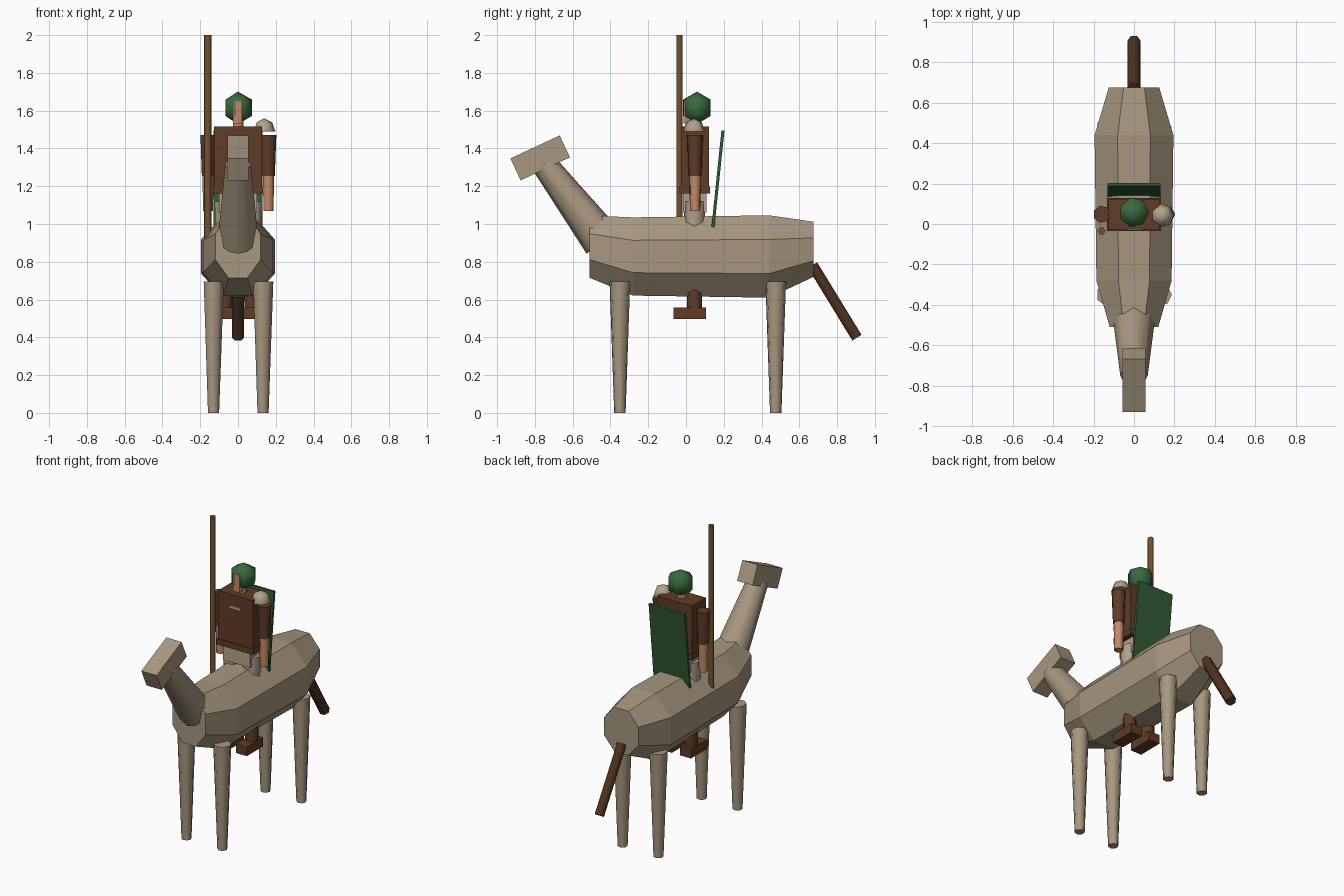
import bpy, bmesh, math
from mathutils import Matrix, Vector

cube = bpy.data.objects.get("Cube")
if cube:
    bpy.data.objects.remove(cube, do_unlink=True)


def material(name, r, g, b):
    m = bpy.data.materials.new(name)
    m.use_nodes = True
    m.diffuse_color = (r, g, b, 1)
    m.node_tree.nodes["Principled BSDF"].inputs["Base Color"].default_value = (r, g, b, 1)
    return m


HIDE = material("sandy hide", .39, .31, .215)
LEATHER = material("brown leather", .115, .045, .02)
TAIL = material("dark brown hair", .08, .032, .014)
WOOD = material("pole wood", .18, .085, .03)
HELMET = material("helmet green", .04, .14, .05)
SHIELD = material("shield green", .03, .105, .035)
SKIN = material("skin", .55, .25, .135)
CLOTH = material("pale cloth", .45, .36, .26)


def finish(name, bm, mat, smooth=False):
    bmesh.ops.recalc_face_normals(bm, faces=bm.faces)
    me = bpy.data.meshes.new(name)
    bm.to_mesh(me)
    bm.free()
    me.materials.append(mat)
    if smooth:
        me.polygons.foreach_set("use_smooth", [True] * len(me.polygons))
        me.set_sharp_from_angle(angle=math.radians(65))
    ob = bpy.data.objects.new(name, me)
    bpy.context.collection.objects.link(ob)
    return ob


def box(name, mat, centre, size, tilt=0):
    bm = bmesh.new()
    mtx = (Matrix.Translation(centre) @ Matrix.Rotation(math.radians(tilt), 4, 'X')
           @ Matrix.Diagonal((*size, 1)))
    bmesh.ops.create_cube(bm, size=1, matrix=mtx)
    return finish(name, bm, mat)


def limb(name, mat, a, b, ra, rb, sides=7):
    """Tapered prism from a to b; its first corner points to +x."""
    a, b = Vector(a), Vector(b)
    z = (b - a).normalized()
    x = Vector((1, 0, 0))
    turn = Matrix((x, z.cross(x), z)).transposed().to_4x4()
    bm = bmesh.new()
    bmesh.ops.create_cone(bm, cap_ends=True, segments=sides, radius1=ra, radius2=rb,
                          depth=(b - a).length,
                          matrix=Matrix.Translation((a + b) / 2) @ turn
                          @ Matrix.Rotation(-math.pi / 2, 4, 'Z'))
    return finish(name, bm, mat, True)


def ball(name, mat, centre, radius, sides, rings):
    bm = bmesh.new()
    bmesh.ops.create_uvsphere(bm, u_segments=sides, v_segments=rings, radius=radius,
                              matrix=Matrix.Translation(centre)
                              @ Matrix.Rotation(-math.pi / 2, 4, 'Z'))
    return finish(name, bm, mat, True)


# Barrel body: eight-sided rings (y, z centre, half width, half height)
bm = bmesh.new()
rings = []
for y, zc, w, h in [(-.51, .88, .12, .165), (-.28, .828, .186, .207),
                    (.44, .828, .195, .218), (.675, .866, .125, .146)]:
    k = 1 / math.cos(math.pi / 8)
    rings.append([bm.verts.new((w * k * math.cos(t), y, zc + h * k * math.sin(t)))
                  for t in [(i + .5) * math.pi / 4 for i in range(8)]])
for r, s in zip(rings, rings[1:]):
    for i in range(8):
        j = (i + 1) % 8
        bm.faces.new((r[i], r[j], s[j], s[i]))
bm.faces.new(rings[0])
bm.faces.new(rings[-1])
finish("animal_body", bm, HIDE)

# Animal neck, head, tail
limb("animal_neck", HIDE, (0, -.44, .908), (0, -.75, 1.315), .108, .068, 8)
box("animal_head", HIDE, (0, -.772, 1.35), (.112, .288, .128), 25)
limb("animal_tail", TAIL, (0, .67, .782), (0, .905, .398), .033, .033, 6)

# Paired parts
for s, side in ((1, "left"), (-1, "right")):
    for y, end in ((-.35, "front"), (.475, "rear")):
        limb(f"{end}_{side}_leg", HIDE, (s * .131, y, 0), (s * .131, y, .695), .031, .056)
    x = s * .16
    limb(f"{side}_upper_arm", LEATHER, (x, .048, 1.255), (x, .048, 1.47), .035, .043)
    limb(f"{side}_forearm", SKIN, (x, .048, 1.07), (x, .048, 1.26), .028, .031)
    x = s * .07
    limb(f"{side}_thigh", CLOTH, (x, .045, .76), (x, .045, 1.12), .048, .06)
    limb(f"{side}_shin", LEATHER, (x, .045, .54), (x, .045, .8), .04, .045)
    box(f"{side}_boot", LEATHER, (x, .02, .528), (.08, .17, .06))

# Rider torso
box("hips", CLOTH, (0, .047, 1.115), (.2, .125, .11))
box("torso", LEATHER, (0, .047, 1.34), (.254, .148, .35))
box("belt", LEATHER, (0, .047, 1.18), (.266, .162, .038))
box("chest_strip", CLOTH, (0, -.029, 1.435), (.08, .008, .016))

# Rider head
limb("rider_neck", SKIN, (0, .045, 1.5), (0, .045, 1.57), .03, .03)
ball("helmet", HELMET, (0, .058, 1.615), .086, 7, 3)
box("face", SKIN, (-.003, .02, 1.592), (.046, .068, .118))

# Shoulder guard: upper half of a ball, closed underneath
guard = bmesh.new()
bmesh.ops.create_uvsphere(guard, u_segments=7, v_segments=4, radius=.06,
                          matrix=Matrix.Translation((.138, .042, 1.49))
                          @ Matrix.Diagonal((1, 1, 1.15, 1))
                          @ Matrix.Rotation(-math.pi / 2, 4, 'Z'))
cut = bmesh.ops.bisect_plane(guard, geom=guard.verts[:] + guard.edges[:] + guard.faces[:],
                             plane_co=(0, 0, 1.489), plane_no=(0, 0, -1), clear_outer=True)
bmesh.ops.holes_fill(guard, edges=[e for e in guard.edges if e.is_boundary])
finish("shoulder_guard", guard, CLOTH, True)

# Carried gear
limb("pole", WOOD, (-.16, -.035, .92), (-.16, -.035, 2), .019, .019, 6)
box("shield", SHIELD, (0, .169, 1.238), (.262, .016, .515), -5.9)
